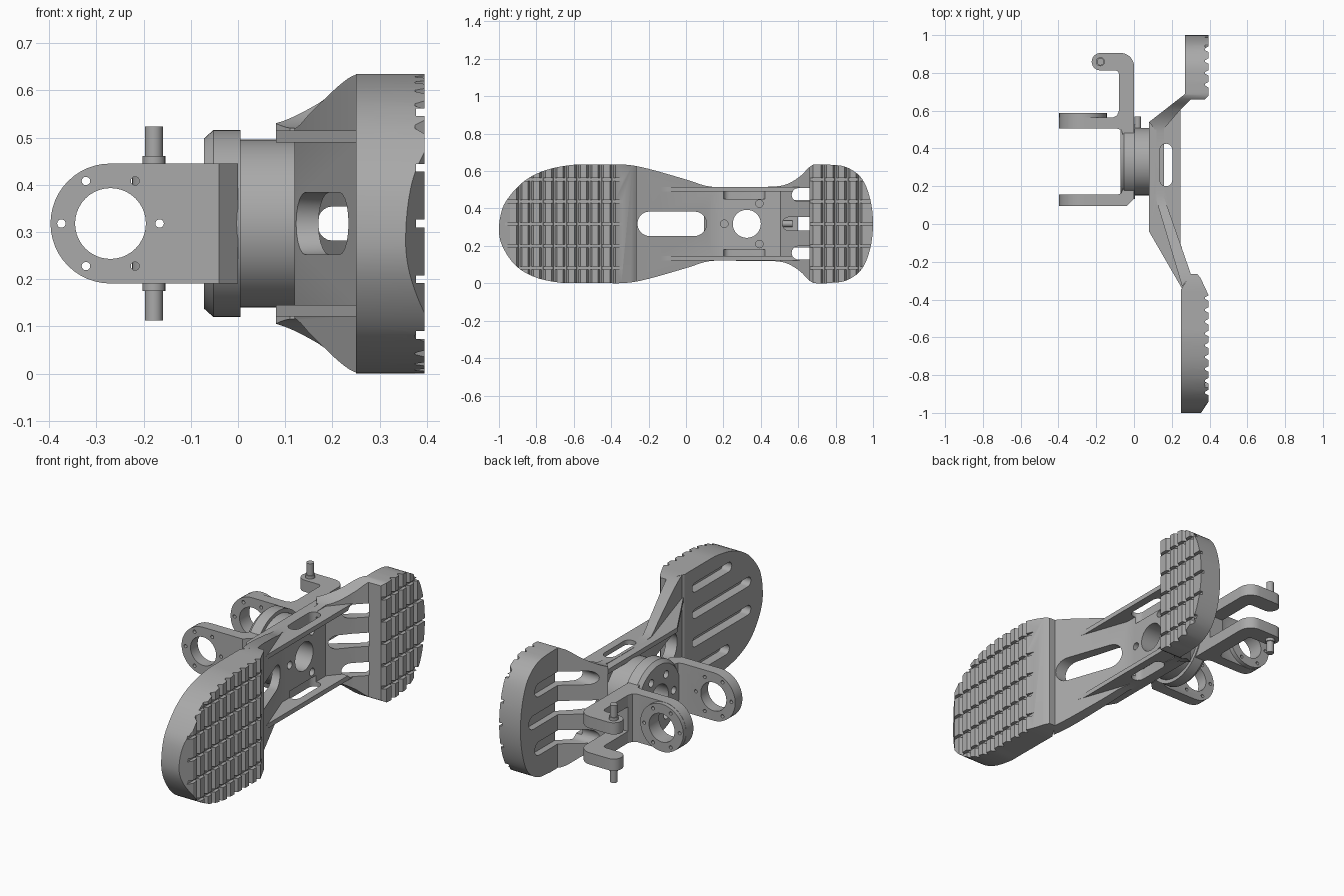
import bpy, bmesh, math
from mathutils import Vector

if "Cube" in bpy.data.objects:
    bpy.data.objects.remove(bpy.data.objects["Cube"])

ZC = 0.318          # height of the centre line
YC = 0.33           # ankle axis position
grey = bpy.data.materials.new("mid grey")
grey.diffuse_color = (0.4, 0.4, 0.4, 1)
grey.use_nodes = True
grey.node_tree.nodes["Principled BSDF"].inputs["Base Color"].default_value = grey.diffuse_color


def prism(name, pts, axis, lo, hi):
    """Extrude a closed 2D outline along the given axis."""
    place = {'x': lambda p, d: (d, p[0], p[1]),
             'y': lambda p, d: (p[0], d, p[1]),
             'z': lambda p, d: (p[0], p[1], d)}[axis]
    bm = bmesh.new()
    a = [bm.verts.new(place(p, lo)) for p in pts]
    b = [bm.verts.new(place(p, hi)) for p in pts]
    n = len(pts)
    bm.faces.new(a)
    bm.faces.new(b[::-1])
    for i in range(n):
        bm.faces.new((a[i], b[i], b[(i + 1) % n], a[(i + 1) % n]))
    bmesh.ops.recalc_face_normals(bm, faces=bm.faces)
    me = bpy.data.meshes.new(name)
    bm.to_mesh(me)
    bm.free()
    ob = bpy.data.objects.new(name, me)
    bpy.context.collection.objects.link(ob)
    me.materials.append(grey)
    return ob


def circle(cx, cy, r, n=40):
    return [(cx + r * math.cos(2 * math.pi * i / n),
             cy + r * math.sin(2 * math.pi * i / n)) for i in range(n)]


def slot(u0, u1, v, r, n=10):
    """Capsule outline lying along the first coordinate."""
    right = [(u1 - r + r * math.sin(math.pi * i / n), v - r * math.cos(math.pi * i / n)) for i in range(n + 1)]
    left = [(u0 + r - r * math.sin(math.pi * i / n), v + r * math.cos(math.pi * i / n)) for i in range(n + 1)]
    return right + left


def rect(u0, u1, v0, v1):
    return [(u0, v0), (u1, v0), (u1, v1), (u0, v1)]


def combine(ob, other, op):
    m = ob.modifiers.new("combine", 'BOOLEAN')
    m.operation, m.solver, m.object = op, 'EXACT', other
    bpy.context.view_layer.objects.active = ob
    bpy.ops.object.modifier_apply(modifier=m.name)
    bpy.data.objects.remove(other, do_unlink=True)


def cut(ob, pts, axis, lo, hi):
    combine(ob, prism("cutter", pts, axis, lo, hi), 'DIFFERENCE')


def tread(y0, y1, step=0.0625):
    """Notched edge of the sole between two positions."""
    pts, y = [], y0
    while y + step <= y1 + 1e-4:
        pts += [(0.395, y), (0.395, y + step - 0.03), (0.375, y + step - 0.019), (0.375, y + step - 0.011)]
        y += step
    return pts + [(0.395, y)]


def smooth_outline(keys, steps=5):
    """Catmull-Rom curve through the key points."""
    out, k = [], [Vector(p) for p in keys]
    for i in range(len(k)):
        a, b, c, d = k[i - 1], k[i], k[(i + 1) % len(k)], k[(i + 2) % len(k)]
        for s in range(steps):
            t = s / steps
            out.append(tuple(0.5 * (2 * b + (c - a) * t + (2 * a - 5 * b + 4 * c - d) * t * t
                                    + (3 * b - a - 3 * c + d) * t ** 3)))
    return out


# Foot outline seen from the sole side
upper = [(-0.985, 0.39), (-0.94, 0.47), (-0.86, 0.55), (-0.75, 0.605), (-0.6, 0.634), (-0.45, 0.635),
         (-0.32, 0.634), (-0.2, 0.612), (0.0, 0.555), (0.13, 0.517), (0.3, 0.516), (0.46, 0.517),
         (0.54, 0.53), (0.61, 0.572), (0.68, 0.634), (0.77, 0.634), (0.86, 0.62), (0.94, 0.56),
         (0.985, 0.45), (1.0, ZC)]
lower = [(y, 2 * ZC - z) for y, z in upper[-2:3:-1]]
lower += [(-0.68, 0.004), (-0.8, 0.03), (-0.9, 0.085), (-0.97, 0.175), (-1.0, 0.27)]
outline = smooth_outline(upper + lower)
outline = [(min(1, max(-1, y)), min(0.635, max(0, z))) for y, z in outline]

# Toe pad and heel pad with notched treads
toe = prism("toe_pad", [(0.25, -1.05), (0.33, -1.05), (0.355, -1.0)] + tread(-0.94, -0.37)
            + [(0.352, -0.285), (0.335, -0.265), (0.30, -0.265), (0.25, -0.345)], 'z', -0.1, 0.8)
heel = prism("heel_pad", [(0.27, 1.05), (0.27, 0.69), (0.30, 0.66), (0.375, 0.66), (0.395, 0.68)]
             + tread(0.69, 0.96) + [(0.395, 1.05)], 'z', -0.1, 0.8)
# Bridge plate folding down to the toe, and sloping arms to the heel
bridge = prism("bridge_plate", [(0.12, 0.56), (0.12, 0.12), (0.255, -0.33), (0.302, -0.268),
                                (0.16, 0.14), (0.16, 0.56)], 'z', -0.1, 0.8)
arms = prism("heel_arms", [(0.11, 0.50), (0.08, 0.54), (0.275, 0.692), (0.305, 0.663),
                           (0.245, 0.605), (0.155, 0.50)], 'z', -0.1, 0.8)
foot = toe
foot.name = "foot"
for part in (bridge, arms, heel):
    combine(foot, part, 'UNION')
combine(foot, prism("outline_form", outline, 'x', -0.2, 0.6), 'INTERSECT')

# Upright side walls along the bridge
wall = [(0.08, 0.54), (0.08, -0.04), (0.255, -0.343), (0.295, -0.262), (0.245, -0.1),
        (0.246, 0.61), (0.26, 0.675)]
for s in (-1, 1):
    z0, z1 = sorted((ZC + s * 0.172, ZC + s * 0.1965))
    combine(foot, prism("side_wall", wall, 'z', z0, z1), 'UNION')

# Ankle drum
combine(foot, prism("ankle_drum", circle(YC, ZC, 0.178, 56), 'x', 0.0, 0.13), 'UNION')

# Openings in the bridge, side walls and heel
cut(foot, slot(-0.26, 0.11, ZC, 0.066), 'x', 0.0, 0.35)
cut(foot, [(x, y) for y, x in slot(0.2, 0.425, 0.17, 0.033)], 'z', 0.45, 0.7)
cut(foot, [(x, y) for y, x in slot(0.2, 0.425, 0.17, 0.033)], 'z', -0.1, 0.18)
for k, y1 in ((-1, 0.88), (0, 0.93), (1, 0.88)):
    cut(foot, slot(0.515 + 0.05 * abs(k), y1, ZC + k * 0.155, 0.036), 'x', 0.135, 0.305)
    cut(foot, slot(0.515 + 0.05 * abs(k), y1, ZC + k * 0.155, 0.036), 'x', 0.05, 0.14)
# Lightening slots in the back of the toe
for off, y0 in ((-0.215, -0.72), (-0.075, -0.9), (0.075, -0.9), (0.215, -0.74)):
    cut(foot, slot(y0, -0.41, ZC + off, 0.025), 'x', 0.2, 0.3)
# Lengthwise tread grooves
for k in range(-2, 3):
    z = ZC + k * 0.118
    cut(foot, rect(0.377, 0.42, z - 0.008, z + 0.008), 'y', -1.1, 1.1)
# Bore and bolt holes
cut(foot, circle(YC - 0.005, ZC, 0.075), 'x', -0.1, 0.3)
for a in (60, 180, 300):
    y, z = YC + 0.125 * math.cos(math.radians(a)), ZC + 0.125 * math.sin(math.radians(a))
    cut(foot, circle(y, z, 0.02, 20), 'x', 0.07, 0.3)

# Fork bracket: U shape trimmed to a rounded side profile
fork = prism("fork_bracket", [(-0.42, 0.095), (-0.04, 0.095), (0.0, 0.135), (0.0, 0.60), (-0.08, 0.60),
                              (-0.09, 0.575), (-0.11, 0.565), (-0.42, 0.565), (-0.42, 0.505), (-0.09, 0.505),
                              (-0.068, 0.498), (-0.06, 0.475), (-0.06, 0.185), (-0.068, 0.162),
                              (-0.09, 0.155), (-0.42, 0.155)], 'z', 0.0, 0.7)
side = slot(-0.397, 0.3, ZC, 0.127, 24)
combine(fork, prism("side_form", side, 'y', 0.0, 0.8), 'INTERSECT')
combine(fork, prism("bearing_ring", circle(-0.27, ZC, 0.126, 48), 'y', 0.555, 0.588), 'UNION')
# Arm hole and its ring of bolt holes
cut(fork, circle(-0.27, ZC, 0.075), 'y', 0.0, 0.7)
for i in range(6):
    a = math.radians(60 * i)
    cut(fork, circle(-0.27 + 0.104 * math.cos(a), ZC + 0.104 * math.sin(a), 0.009, 14), 'y', 0.0, 0.7)

# Collar disc with chamfered edge between fork and drum
collar = prism("collar", circle(YC, ZC, 0.198, 56), 'x', -0.052, 0.005)
rim = prism("collar_face", circle(YC, ZC, 0.198, 56), 'x', -0.072, -0.052)
for v in rim.data.vertices:
    if v.co.x < -0.06:
        v.co.y = YC + (v.co.y - YC) * 0.91
        v.co.z = ZC + (v.co.z - ZC) * 0.91
combine(collar, rim, 'UNION')
# Trim the collar to the fork's inner and outer width
combine(collar, prism("trim_form", rect(-0.2, 0.1, 0.13, 0.53), 'z', 0, 0.7), 'INTERSECT')
cut(collar, circle(YC - 0.005, ZC, 0.075), 'x', -0.2, 0.2)
cut(fork, circle(YC - 0.005, ZC, 0.075), 'x', -0.2, 0.2)
for i in range(6):
    a = math.radians(60 * i)
    hole = circle(YC + 0.125 * math.cos(a), ZC + 0.125 * math.sin(a), 0.02, 20)
    cut(collar, hole, 'x', -0.2, -0.03)
    cut(fork, hole, 'x', -0.065, -0.03)


# Hooked levers with pins, mirrored about the centre line
def arc(cx, cy, r, a0, a1, n=8):
    return [(cx + r * math.cos(math.radians(a0 + (a1 - a0) * i / n)),
             cy + r * math.sin(math.radians(a0 + (a1 - a0) * i / n))) for i in range(n + 1)]


hook = ([(-0.08, 0.56), (0.0, 0.56)] + arc(-0.07, 0.835, 0.07, 0, 90) + arc(-0.178, 0.859, 0.046, 90, 270, 14)
        + arc(-0.10, 0.793, 0.02, 90, 0, 5))
extras = []
for s, tag in ((1, "upper"), (-1, "lower")):
    def add(name, pts, d0, d1):
        z0, z1 = sorted((ZC + s * d0, ZC + s * d1))
        extras.append(prism(tag + name, pts, 'z', z0, z1))
    add("_hook", hook, 0.065, 0.127)
    add("_pin_collar", circle(-0.178, 0.859, 0.024, 24), 0.12, 0.143)
    add("_pin", circle(-0.178, 0.859, 0.019, 24), 0.12, 0.205)
# Small locating peg on the drum
extras.append(prism("locating_peg", circle(0.02, ZC, 0.018, 20), 'y', 0.49, 0.57))

for ob in [foot, fork, collar] + extras:
    bpy.ops.object.select_all(action='DESELECT')
    ob.select_set(True)
    bpy.context.view_layer.objects.active = ob
    bpy.ops.object.shade_smooth_by_angle(angle=math.radians(30))
